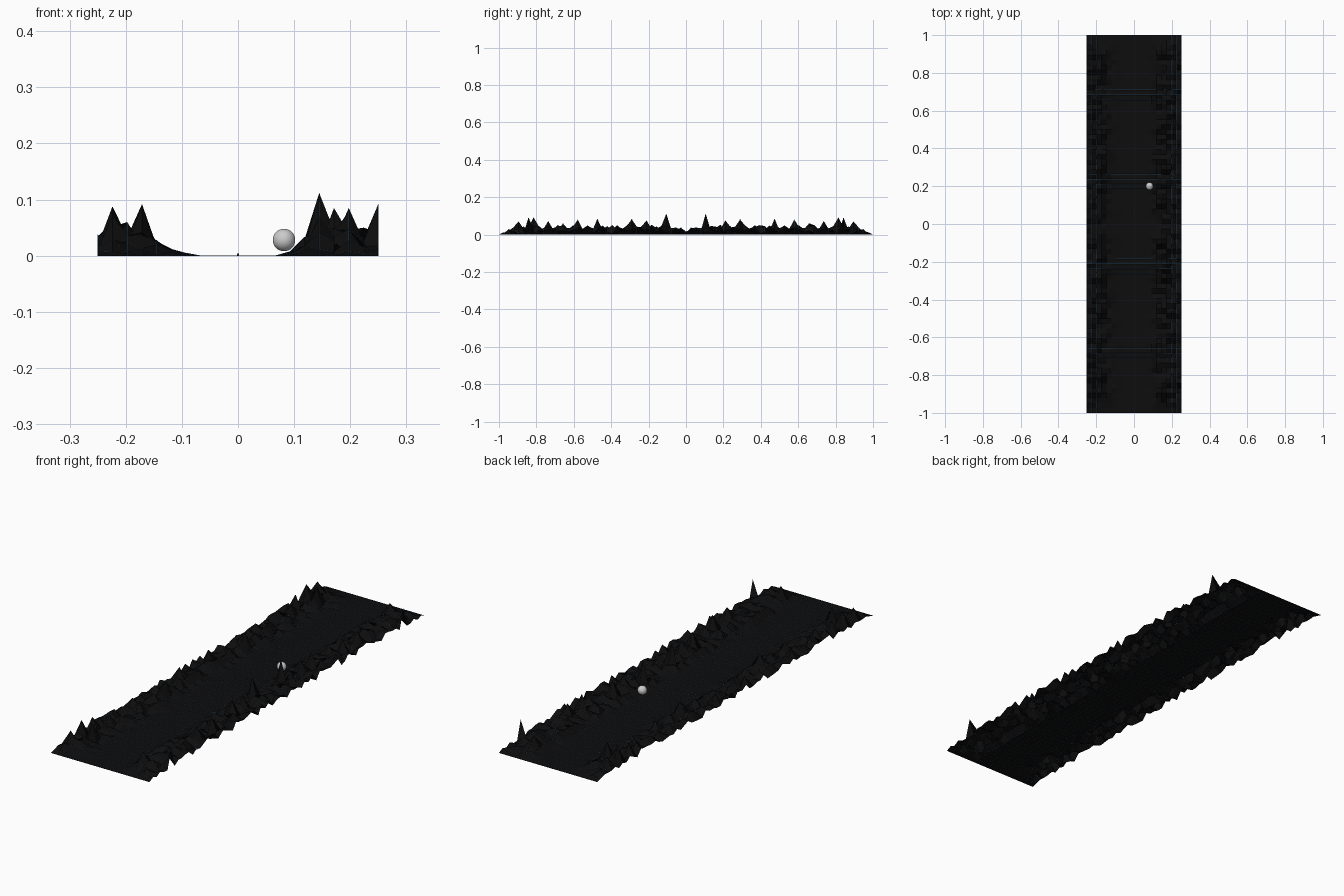
import bpy, bmesh, random

if "Cube" in bpy.data.objects:
    bpy.data.objects.remove(bpy.data.objects["Cube"])

random.seed(7)
COLS, ROWS = 20, 38            # vertices across, cells along one half
STEP = 0.5 / (COLS - 1)


def material(name, color):
    m = bpy.data.materials.new(name)
    m.diffuse_color = (*color, 1)
    m.use_nodes = True
    m.node_tree.nodes["Principled BSDF"].inputs["Base Color"].default_value = m.diffuse_color
    return m


# tallest height of each column across the strip (flat road in the middle)
left = [0.062, 0.085, 0.06, 0.085, 0.045, 0.02, 0.008]
right = [0.012, 0.055, 0.08, 0.08, 0.08, 0.055, 0.075]
envelope = left + [0] * 6 + right

# main summits: (column, row from the middle) -> height
peaks = {(15, 4): 0.112, (19, 32): 0.092, (17, 18): 0.085, (16, 11): 0.085,
         (17, 22): 0.08, (3, 31): 0.092, (1, 31): 0.088, (1, 34): 0.07,
         (1, 28): 0.072, (3, 11): 0.08, (2, 25): 0.06, (1, 4): 0.06,
         (16, 8): 0.075, (15, 34): 0.07, (3, 18): 0.06, (18, 15): 0.05}


def height(c, r):
    fade = min(1, (ROWS - r) / 3.5) * (0.35 if r == 0 else 1)
    h = envelope[c] * random.uniform(0.05, 0.62) * fade
    return peaks.get((c, r), h)


# terrain sheet, the two halves mirrored about y = 0
heights = [[height(c, r) for c in range(COLS)] for r in range(ROWS + 1)]
bm = bmesh.new()
grid = [[bm.verts.new((-0.25 + c * STEP, r / ROWS, heights[abs(r)][c]))
         for c in range(COLS)] for r in range(-ROWS, ROWS + 1)]
for a, b in zip(grid, grid[1:]):
    for c in range(COLS - 1):
        bm.faces.new((a[c], a[c + 1], b[c + 1], b[c]))
mesh = bpy.data.meshes.new("terrain")
bm.to_mesh(mesh)
bm.free()
terrain = bpy.data.objects.new("terrain", mesh)
bpy.context.collection.objects.link(terrain)

# thin glowing grid lines over the terrain
lines = bpy.data.objects.new("grid_lines", mesh.copy())
bpy.context.collection.objects.link(lines)
wire = lines.modifiers.new("wire", 'WIREFRAME')
wire.thickness = 0.0005
wire.use_boundary = True
mesh.materials.append(material("black_ground", (0.004, 0.004, 0.004)))
lines.data.materials.append(material("blue_line", (0.05, 0.16, 0.3)))

# floating ball
bpy.ops.mesh.primitive_uv_sphere_add(segments=32, ring_count=16, radius=0.02,
                                     location=(0.082, 0.2, 0.028))
bpy.context.object.name = "ball"
bpy.ops.object.shade_smooth()

# tiny marker on the road
bpy.ops.mesh.primitive_cube_add(size=0.004, location=(0, 0.06, 0.002))
marker = bpy.context.object
marker.name = "road_marker"
marker.data.materials.append(material("dark_marker", (0.03, 0.03, 0.03)))
